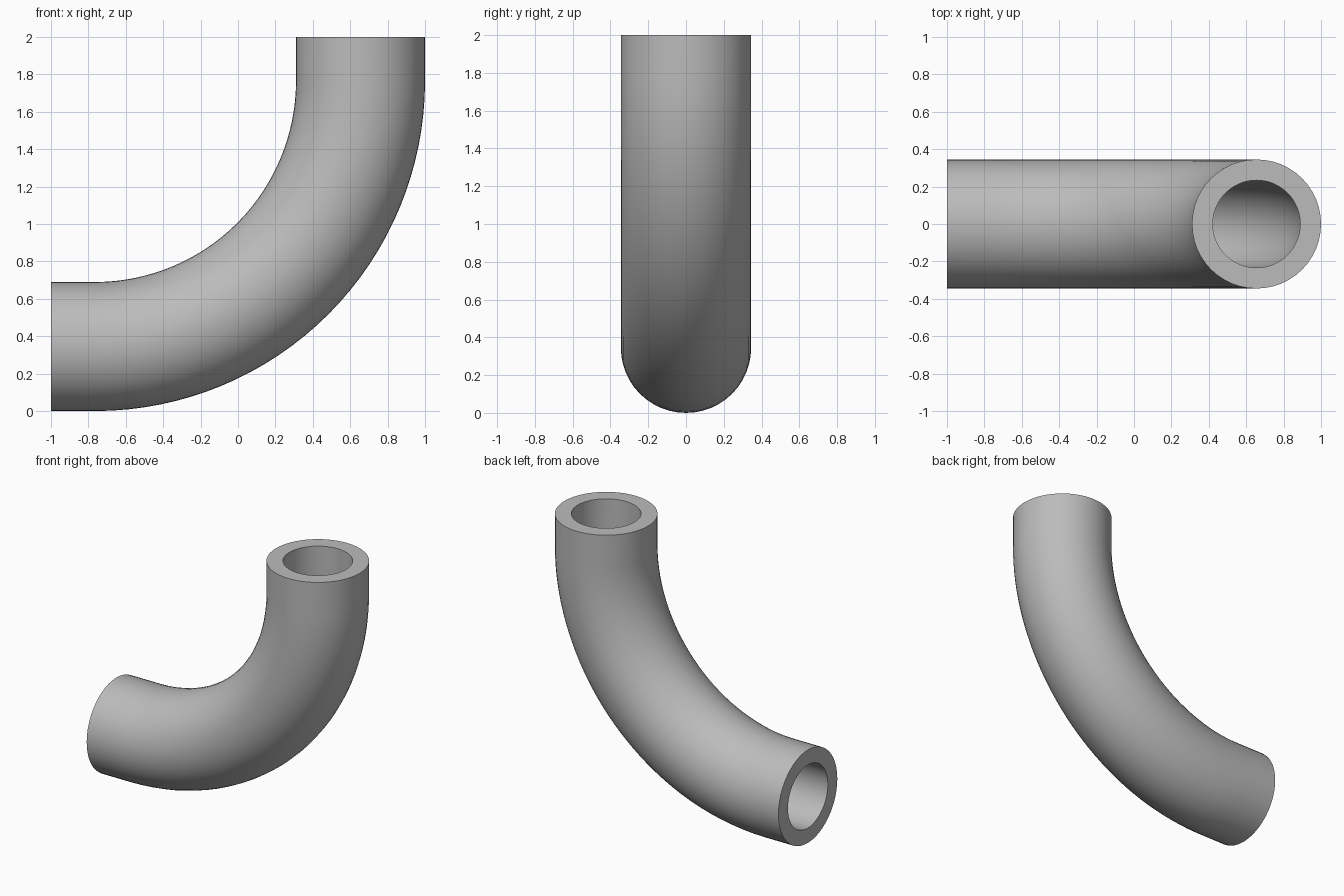
import bpy, bmesh, math
from mathutils import Vector

cube = bpy.data.objects.get("Cube")
if cube:
    bpy.data.objects.remove(cube, do_unlink=True)

OUTER, INNER = 0.345, 0.234    # pipe wall radii
BEND = 1.42                    # centreline bend radius
SIDES, STEPS = 48, 32
CENTRE = Vector((1 - OUTER - BEND, 0, OUTER + BEND))

grey = bpy.data.materials.new("pipe grey")
grey.use_nodes = True
colour = (0.5, 0.5, 0.5, 1)
grey.diffuse_color = colour
grey.node_tree.nodes["Principled BSDF"].inputs["Base Color"].default_value = colour

# Centreline stations: straight end, quarter bend, straight end
stations = [(Vector((-1, 0, OUTER)), 0)]
for i in range(STEPS + 1):
    a = math.pi / 2 * i / STEPS
    stations.append((CENTRE + BEND * Vector((math.sin(a), 0, -math.cos(a))), a))
stations.append((Vector((1 - OUTER, 0, 2)), math.pi / 2))

bm = bmesh.new()


def ring(point, angle, radius):
    """Circle of vertices square to the centreline."""
    out = Vector((math.sin(angle), 0, -math.cos(angle)))
    side = Vector((0, 1, 0))
    turns = [math.tau * k / SIDES for k in range(SIDES)]
    return [bm.verts.new(point + radius * (math.cos(t) * out + math.sin(t) * side))
            for t in turns]


def bridge(a, b):
    """Quads between two rings."""
    for k in range(SIDES):
        n = (k + 1) % SIDES
        bm.faces.new((a[k], a[n], b[n], b[k]))


# Outer wall forward, bore back, closed by the two end rims
loops = [ring(p, a, OUTER) for p, a in stations]
loops += [ring(p, a, INNER) for p, a in reversed(stations)]
for a, b in zip(loops, loops[1:] + loops[:1]):
    bridge(a, b)
bmesh.ops.recalc_face_normals(bm, faces=bm.faces)

mesh = bpy.data.meshes.new("pipe_elbow")
bm.to_mesh(mesh)
bm.free()
mesh.materials.append(grey)
pipe = bpy.data.objects.new("pipe_elbow", mesh)
bpy.context.collection.objects.link(pipe)

# Smooth walls with crisp rims
bpy.ops.object.select_all(action='DESELECT')
pipe.select_set(True)
bpy.context.view_layer.objects.active = pipe
bpy.ops.object.shade_smooth_by_angle(angle=math.radians(35))
